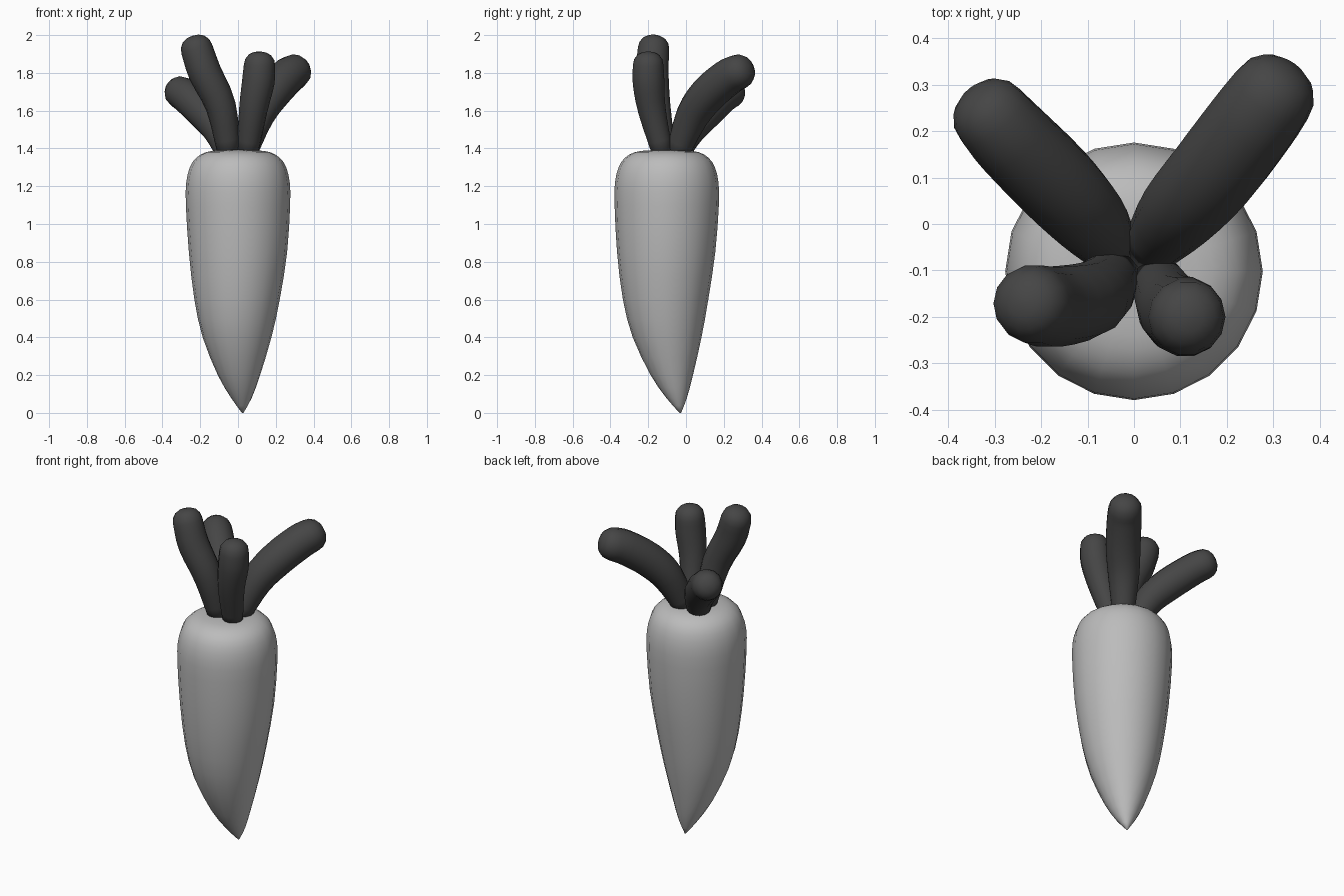
import bpy, bmesh, math
from mathutils import Vector

old = bpy.data.objects.get("Cube")
if old:
    bpy.data.objects.remove(old, do_unlink=True)


def material(name, value):
    m = bpy.data.materials.new(name)
    m.use_nodes = True
    colour = (value, value, value, 1)
    m.diffuse_color = colour
    m.node_tree.nodes["Principled BSDF"].inputs["Base Color"].default_value = colour
    return m


def smooth_path(points, steps):
    """Catmull-Rom through (x, y, z, radius) points."""
    p = [Vector(q) for q in points]
    p = [2 * p[0] - p[1]] + p + [2 * p[-1] - p[-2]]
    out = []
    for i in range(1, len(p) - 2):
        a, b, c, d = p[i - 1:i + 3]
        for s in range(steps):
            t = s / steps
            out.append(b + (c - a) * t / 2 + (2 * a - 5 * b + 4 * c - d) * t**2 / 2
                       + (3 * b - a - 3 * c + d) * t**3 / 2)
    return out + [p[-2]]


def sweep(name, path, sides, mat, level=False):
    """Skin round rings along a path; level keeps every ring horizontal."""
    bm = bmesh.new()
    rings = []
    for i, q in enumerate(path):
        ahead = path[min(i + 1, len(path) - 1)].xyz - path[max(i - 1, 0)].xyz
        turn = Vector((0, 0, 1)).rotation_difference(Vector((0, 0, 1)) if level else ahead)
        ring = []
        for k in range(sides):
            a = math.tau * k / sides
            ring.append(bm.verts.new(q.xyz + turn @ Vector((math.cos(a), math.sin(a), 0)) * q.w))
        rings.append(ring)
    for lo, hi in zip(rings, rings[1:]):
        for k in range(sides):
            n = (k + 1) % sides
            bm.faces.new((lo[k], lo[n], hi[n], hi[k]))
    bm.faces.new(rings[0][::-1])
    bm.faces.new(rings[-1])
    bmesh.ops.recalc_face_normals(bm, faces=bm.faces)
    for f in bm.faces:
        f.smooth = True
    mesh = bpy.data.meshes.new(name)
    bm.to_mesh(mesh)
    bm.free()
    mesh.materials.append(mat)
    obj = bpy.data.objects.new(name, mesh)
    bpy.context.collection.objects.link(obj)
    return obj


root_grey = material("light grey root", 0.5)
leaf_grey = material("dark grey leaf", 0.06)

# Tapered root, its tip bent slightly off the axis
root = [(.025, -.03, 0, .004), (.018, -.05, .08, .055), (.005, -.075, .2, .112),
        (-.005, -.1, .4, .182), (-.005, -.108, .6, .226), (0, -.105, .85, .26),
        (0, -.102, 1.1, .276), (0, -.102, 1.22, .274), (0, -.102, 1.3, .255),
        (0, -.102, 1.35, .222), (0, -.102, 1.38, .17), (0, -.102, 1.39, .1),
        (0, -.102, 1.392, .01)]
sweep("root", smooth_path(root, 2), 20, root_grey, level=True)

# Leaf stalks with blunt rounded ends
stalks = {
    "front_right_stalk": [(-.045, -.11, 1.36, .06), (-.09, -.16, 1.62, .08),
                          (-.175, -.178, 1.8, .088), (-.218, -.172, 1.925, .085)],
    "front_left_stalk": [(.05, -.12, 1.36, .055), (.08, -.18, 1.6, .075),
                         (.107, -.198, 1.75, .086), (.114, -.2, 1.84, .083)],
    "back_left_stalk": [(.035, -.05, 1.36, .06), (.1, .03, 1.565, .088),
                        (.175, .115, 1.685, .098), (.255, .22, 1.775, .098),
                        (.295, .275, 1.805, .094)],
    "back_right_stalk": [(-.05, -.05, 1.36, .06), (-.1, .015, 1.49, .083),
                         (-.17, .09, 1.58, .092), (-.265, .185, 1.67, .09),
                         (-.305, .23, 1.697, .086)],
}
for name, points in stalks.items():
    path = smooth_path(points, 3)
    end = path[-1]
    ahead = (end.xyz - path[-2].xyz).normalized()
    for angle in (25, 50, 72, 88):
        a = math.radians(angle)
        centre = end.xyz + ahead * end.w * .88 * math.sin(a)
        path.append(Vector((*centre, end.w * math.cos(a) ** .8)))
    sweep(name, path, 14, leaf_grey)
